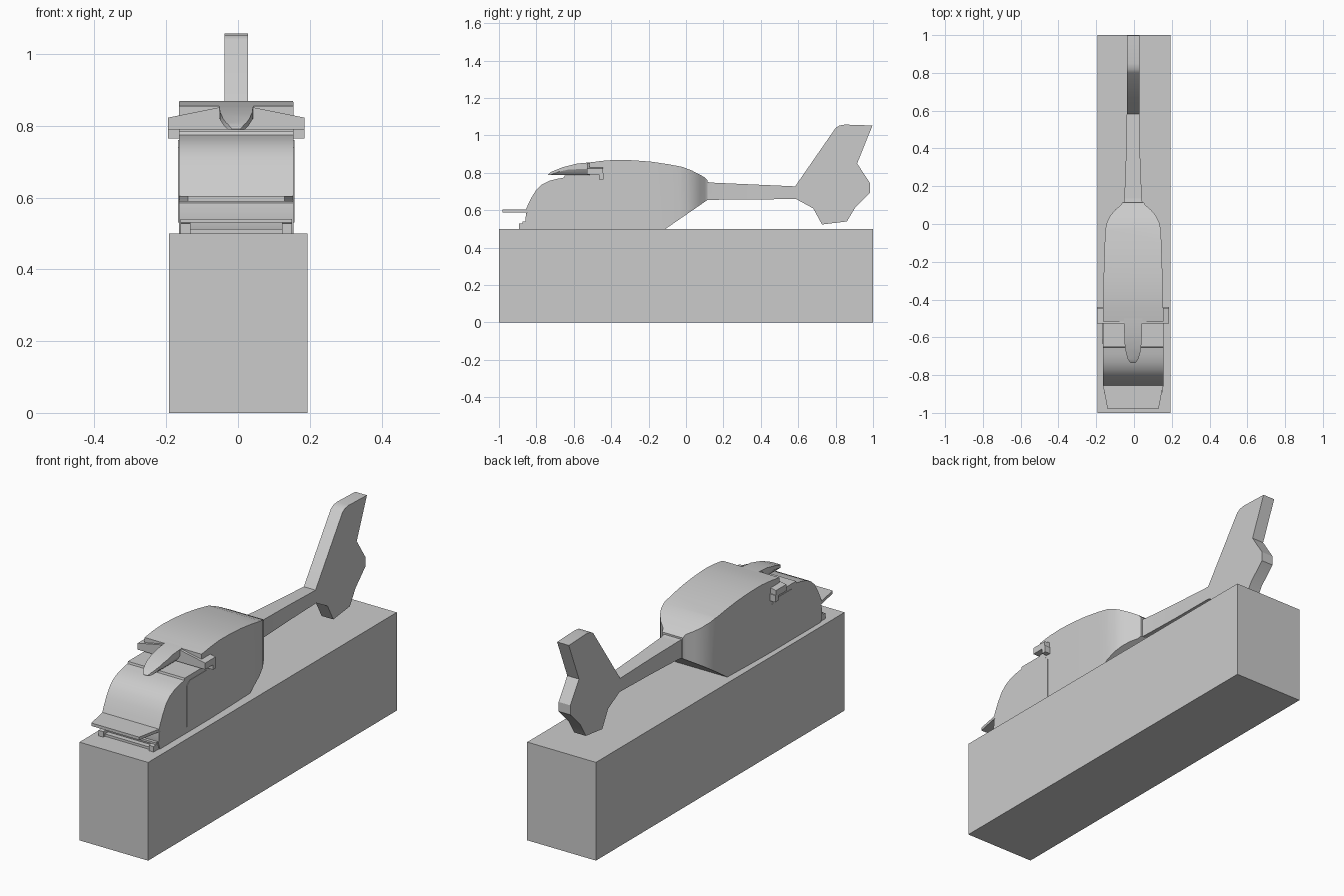
import bpy, bmesh, math
from mathutils import Vector

cube = bpy.data.objects.get("Cube")
if cube:
    bpy.data.objects.remove(cube, do_unlink=True)

grey = bpy.data.materials.new("plain grey")
grey.use_nodes = True
grey.diffuse_color = (0.6, 0.6, 0.6, 1)
grey.node_tree.nodes["Principled BSDF"].inputs["Base Color"].default_value = (0.6, 0.6, 0.6, 1)

MID = -0.005   # centre line of the aircraft
HALF = 0.16    # half width of the cabin


def prism(name, points, axis, low, high):
    """Extrude a 2D outline along an axis; the outline uses the other two axes in order."""
    bm = bmesh.new()
    i = "xyz".index(axis)

    def place(p, t):
        c = list(p)
        c.insert(i, t)
        return bm.verts.new(c)

    face = bm.faces.new([place(p, low) for p in points])
    new = bmesh.ops.extrude_face_region(bm, geom=[face])["geom"]
    shift = Vector((0, 0, 0))
    shift[i] = high - low
    bmesh.ops.translate(bm, vec=shift, verts=[v for v in new if isinstance(v, bmesh.types.BMVert)])
    bmesh.ops.recalc_face_normals(bm, faces=bm.faces)
    mesh = bpy.data.meshes.new(name)
    bm.to_mesh(mesh)
    bm.free()
    obj = bpy.data.objects.new(name, mesh)
    bpy.context.collection.objects.link(obj)
    mesh.materials.append(grey)
    return obj


def box(name, x, y, z):
    return prism(name, [(y[0], z[0]), (y[1], z[0]), (y[1], z[1]), (y[0], z[1])], "x", *x)


def activate(obj):
    bpy.ops.object.select_all(action="DESELECT")
    bpy.context.view_layer.objects.active = obj
    obj.select_set(True)


def keep_inside(obj, cutter):
    """Trim an object to the inside of a cutter, then drop the cutter."""
    mod = obj.modifiers.new("trim", "BOOLEAN")
    mod.operation = "INTERSECT"
    mod.solver = "EXACT"
    mod.object = cutter
    activate(obj)
    bpy.ops.object.modifier_apply(modifier=mod.name)
    bpy.data.objects.remove(cutter, do_unlink=True)


def smooth(obj, angle=25):
    activate(obj)
    bpy.ops.object.shade_smooth_by_angle(angle=math.radians(angle))


def mirrored(half):
    """Close a one-sided plan (half width, y) around the centre line."""
    return [(MID + w, y) for w, y in half] + [(MID - w, y) for w, y in reversed(half)]


# Display block
box("base_block", (-0.193, 0.194), (-1, 1), (0, 0.5))

# Fuselage: side outline trimmed by the plan outline
side = [(-0.85, 0.5), (-0.11, 0.5), (0.115, 0.655), (0.115, 0.76), (0.1, 0.775),
        (0.075, 0.79), (0.03, 0.813), (-0.02, 0.832), (-0.1, 0.847), (-0.19, 0.86),
        (-0.28, 0.867), (-0.37, 0.87), (-0.45, 0.864), (-0.515, 0.855), (-0.515, 0.785),
        (-0.65, 0.785), (-0.655, 0.765), (-0.7, 0.755), (-0.76, 0.725), (-0.795, 0.67),
        (-0.82, 0.6), (-0.855, 0.585), (-0.86, 0.53)]
fuselage = prism("fuselage", side, "x", -0.25, 0.25)
plan = [(HALF, -0.95), (HALF, -0.45), (0.155, -0.25), (0.15, -0.1), (0.147, -0.03),
        (0.138, 0.01), (0.12, 0.045), (0.095, 0.075), (0.065, 0.1), (0.048, 0.13)]
keep_inside(fuselage, prism("plan_cutter", mirrored(plan), "z", 0.4, 1))
smooth(fuselage)

# Curved windscreen shell over the nose
outer = [(-0.86, 0.595), (-0.845, 0.63), (-0.825, 0.67), (-0.8, 0.71), (-0.77, 0.738),
         (-0.73, 0.758), (-0.69, 0.768), (-0.65, 0.775)]
inner = [(y + 0.035, z - 0.012) for y, z in reversed(outer)]
smooth(prism("windscreen", outer + inner, "x", MID - HALF, MID + HALF))

# Nose plate, chin and front feet
prism("nose_plate", mirrored([(0.135, -0.98), (HALF, -0.85), (HALF, -0.8)]), "z", 0.589, 0.604)
box("chin_strip", (MID - 0.155, MID + 0.155), (-0.875, -0.84), (0.53, 0.54))
box("chin_bar", (MID - 0.13, MID + 0.13), (-0.88, -0.84), (0.5, 0.512))
for label, s in (("left", 1), ("right", -1)):
    x = sorted((MID + s * 0.128, MID + s * 0.155))
    foot = [(-0.893, 0.5), (-0.84, 0.5), (-0.84, 0.535), (-0.893, 0.528)]
    prism(label + "_foot", foot, "x", *x)

# Tapered scoop on the roof, trimmed to a rounded underside
scoop = prism("roof_scoop", [(-0.74, 0.789), (-0.5, 0.789), (-0.5, 0.857), (-0.58, 0.85),
                             (-0.66, 0.83), (-0.72, 0.806)], "x", -0.1, 0.1)
scoop_plan = [(0.012, -0.737), (0.028, -0.715), (0.038, -0.68), (0.045, -0.63), (0.049, -0.5)]
keep_inside(scoop, prism("scoop_plan_cutter", mirrored(scoop_plan), "z", 0.7, 0.95))
belly = [(0.018, 0.785), (0.034, 0.8), (0.05, 0.825), (0.05, 0.9)]
keep_inside(scoop, prism("scoop_belly_cutter", mirrored(belly), "y", -0.8, -0.4))
smooth(scoop)

# Cross bar above the doors, with a small drop hook at each end
bar = [(0.19, 0.79), (0.19, 0.823), (0.05, 0.851)]
prism("cross_bar", mirrored(bar), "y", -0.528, -0.445)
for label, s in (("left", 1), ("right", -1)):
    x = sorted((MID + s * 0.15, MID + s * 0.19))
    box(label + "_bar_hook", x, (-0.465, -0.44), (0.765, 0.8))
    # Thin cabin door panel
    x = sorted((MID + s * 0.155, MID + s * (HALF + 0.002)))
    door = [(-0.635, 0.53), (-0.455, 0.53), (-0.455, 0.74), (-0.475, 0.76), (-0.61, 0.76), (-0.635, 0.74)]
    prism(label + "_door", door, "x", *x)

# Tail boom
boom = prism("tail_boom", [(0.05, 0.655), (0.6, 0.66), (0.6, 0.727), (0.13, 0.748), (0.05, 0.765)],
             "x", -0.1, 0.1)
boom_plan = [(0.058, 0.05), (0.046, 0.14), (0.038, 0.35), (0.033, 0.6)]
keep_inside(boom, prism("boom_plan_cutter", mirrored(boom_plan), "z", 0.5, 0.9))
smooth(boom, 15)

# Tail fin
fin = [(0.583, 0.663), (0.68, 0.61), (0.727, 0.524), (0.86, 0.54), (0.905, 0.615), (0.985, 0.695),
       (0.985, 0.743), (0.915, 0.85), (0.997, 1.053), (0.85, 1.058), (0.82, 1.053),
       (0.8, 1.04), (0.583, 0.727)]
smooth(prism("tail_fin", fin, "x", MID - 0.033, MID + 0.033))
